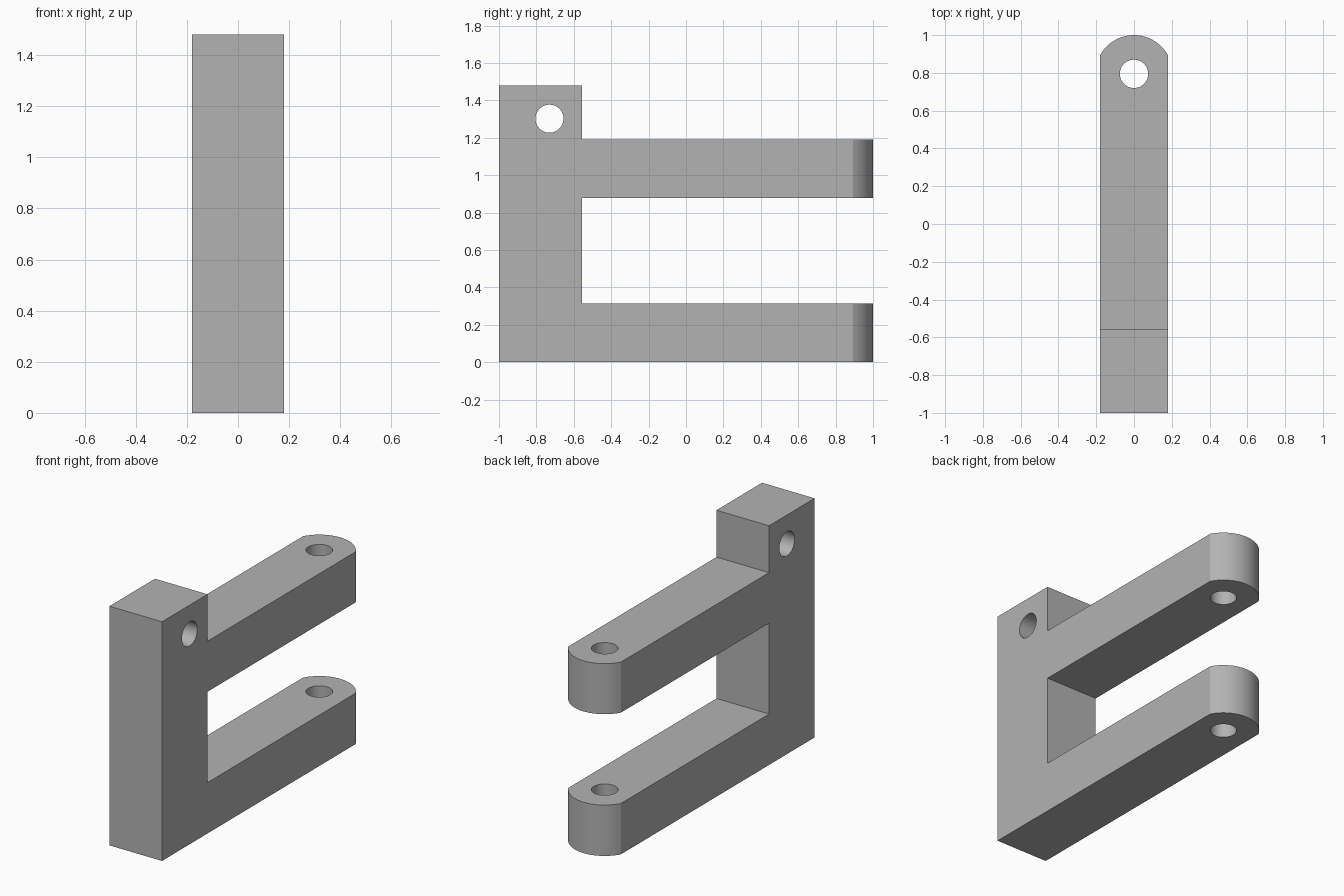
import bpy, bmesh, math
from mathutils import Vector

cube = bpy.data.objects.get("Cube")
if cube:
    bpy.data.objects.remove(cube, do_unlink=True)

HALF = 0.18          # half the bracket width
TIP_Y = 0.795        # centre of the rounded arm ends
TIP_R = 0.205
HOLE_R = 0.075

grey = bpy.data.materials.new("plain grey")
grey.use_nodes = True
colour = (0.45, 0.45, 0.45, 1)
grey.diffuse_color = colour
grey.node_tree.nodes["Principled BSDF"].inputs["Base Color"].default_value = colour


def prism(name, points, depth):
    """Extrude a closed outline along the given vector."""
    bm = bmesh.new()
    face = bm.faces.new([bm.verts.new(p) for p in points])
    moved = bmesh.ops.extrude_face_region(bm, geom=[face])["geom"]
    bmesh.ops.translate(bm, vec=depth,
                        verts=[g for g in moved if isinstance(g, bmesh.types.BMVert)])
    bmesh.ops.recalc_face_normals(bm, faces=bm.faces)
    mesh = bpy.data.meshes.new(name)
    bm.to_mesh(mesh)
    bm.free()
    mesh.materials.append(grey)
    obj = bpy.data.objects.new(name, mesh)
    bpy.context.collection.objects.link(obj)
    return obj


def circle(radius, count=64):
    return [(radius * math.cos(math.tau * i / count),
             radius * math.sin(math.tau * i / count)) for i in range(count)]


# Side profile: upright post with two arms
side = [(-1, 0), (1, 0), (1, 0.315), (-0.555, 0.315), (-0.555, 0.877),
        (1, 0.877), (1, 1.19), (-0.555, 1.19), (-0.555, 1.48), (-1, 1.48)]
bracket = prism("bracket", [(-HALF, y, z) for y, z in side], Vector((2 * HALF, 0, 0)))

# Plan outline that rounds the arm ends
sweep = math.asin(HALF / TIP_R)
arc = [-sweep + 2 * sweep * i / 32 for i in range(33)]
plan = [(-HALF - 0.1, -1.2), (HALF + 0.1, -1.2), (HALF + 0.1, 0.5)]
tip = [(TIP_R * math.sin(a), TIP_Y + TIP_R * math.cos(a)) for a in reversed(arc)]
edge_y = tip[0][1]
plan = [(-HALF - 0.1, -1.2), (HALF + 0.1, -1.2), (HALF + 0.1, edge_y)] + tip
plan.append((-HALF - 0.1, edge_y))
rounding = prism("end_rounding", [(x, y, -0.2) for x, y in plan], Vector((0, 0, 2)))

# Pin hole through both arms, and cross hole through the post
pin = prism("pin_hole", [(x, y + TIP_Y, -0.2) for x, y in circle(HOLE_R)], Vector((0, 0, 2)))
cross = prism("cross_hole", [(-0.4, y - 0.73, z + 1.302) for y, z in circle(HOLE_R)],
              Vector((0.8, 0, 0)))

for cutter, operation in ((rounding, 'INTERSECT'), (pin, 'DIFFERENCE'), (cross, 'DIFFERENCE')):
    mod = bracket.modifiers.new(cutter.name, 'BOOLEAN')
    mod.operation = operation
    mod.solver = 'EXACT'
    mod.object = cutter

# Bake the cuts and drop the cutters
graph = bpy.context.evaluated_depsgraph_get()
final = bpy.data.meshes.new_from_object(bracket.evaluated_get(graph))
bracket.modifiers.clear()
bracket.data = final
for cutter in (rounding, pin, cross):
    bpy.data.objects.remove(cutter, do_unlink=True)

bpy.ops.object.select_all(action='DESELECT')
bracket.select_set(True)
bpy.context.view_layer.objects.active = bracket
bpy.ops.object.shade_smooth_by_angle(angle=math.radians(20))
